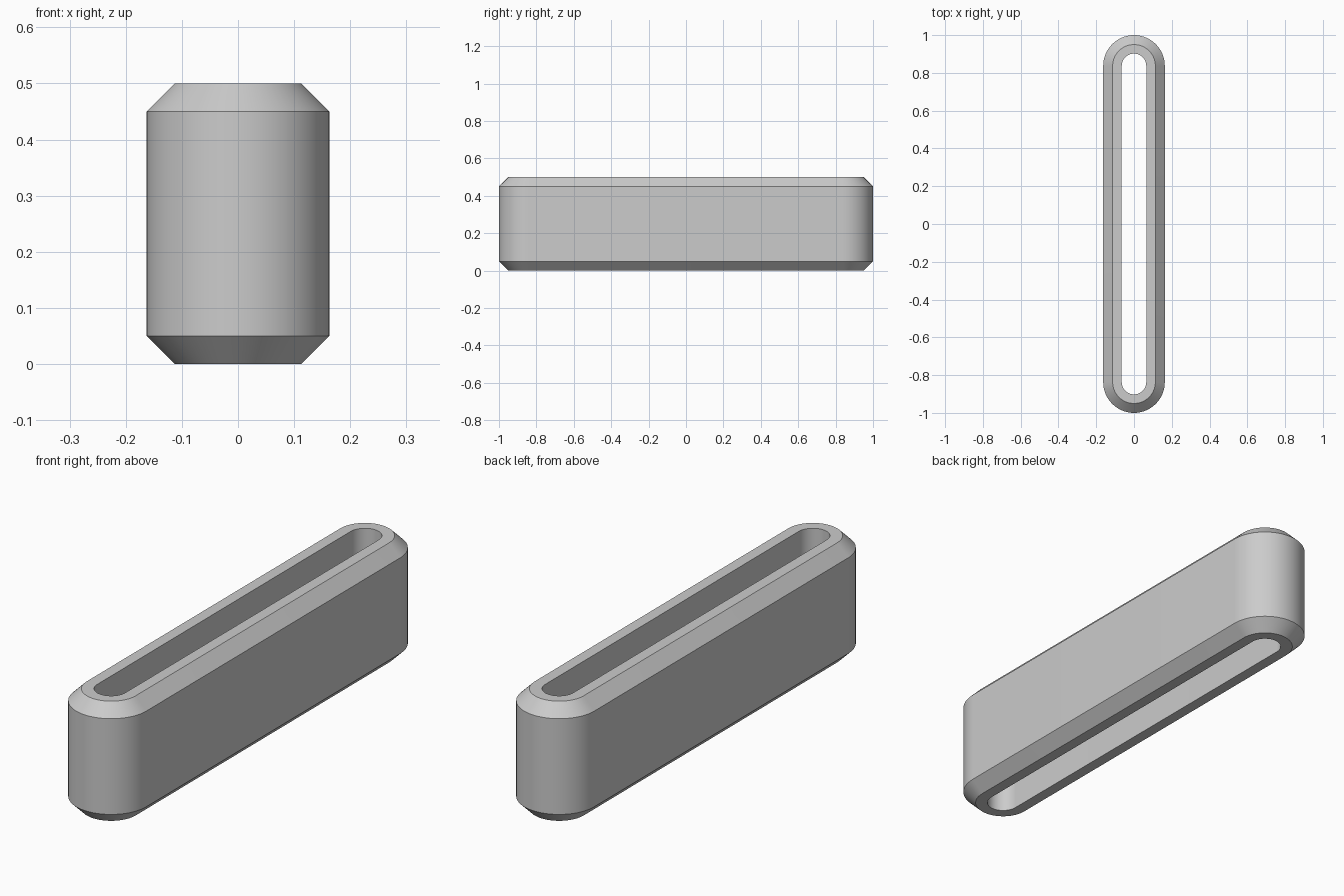
import bpy, bmesh
from math import pi, sin, cos, radians

cube = bpy.data.objects.get("Cube")
if cube:
    bpy.data.objects.remove(cube, do_unlink=True)

ARC_CENTRE = 0.837   # distance of each rounded end's centre from the middle
STEPS = 32           # segments per rounded end

grey = bpy.data.materials.new("plain grey")
grey.use_nodes = True
colour = (0.6, 0.6, 0.6, 1)
grey.diffuse_color = colour
grey.node_tree.nodes["Principled BSDF"].inputs["Base Color"].default_value = colour


def slot_ring(bm, radius, z):
    """Ring of vertices around a long slot outline."""
    ring = []
    for side in (1, -1):
        for i in range(STEPS + 1):
            a = pi * i / STEPS
            ring.append(bm.verts.new((side * radius * cos(a),
                                      side * (ARC_CENTRE + radius * sin(a)), z)))
    return ring


# Wall cross-section (radius, height): chamfered outside, straight inside
section = [(0.065, 0), (0.113, 0), (0.163, 0.05),
           (0.163, 0.45), (0.113, 0.5), (0.065, 0.5)]

bm = bmesh.new()
rings = [slot_ring(bm, r, z) for r, z in section]
for k, lower in enumerate(rings):
    upper = rings[(k + 1) % len(rings)]
    for i in range(len(lower)):
        j = (i + 1) % len(lower)
        bm.faces.new((lower[i], lower[j], upper[j], upper[i]))
bmesh.ops.recalc_face_normals(bm, faces=bm.faces)

mesh = bpy.data.meshes.new("slotted_sleeve")
bm.to_mesh(mesh)
bm.free()
mesh.materials.append(grey)
sleeve = bpy.data.objects.new("slotted_sleeve", mesh)
bpy.context.collection.objects.link(sleeve)

# Smooth round ends, crisp chamfer edges
bpy.ops.object.select_all(action='DESELECT')
sleeve.select_set(True)
bpy.context.view_layer.objects.active = sleeve
bpy.ops.object.shade_smooth_by_angle(angle=radians(30))
